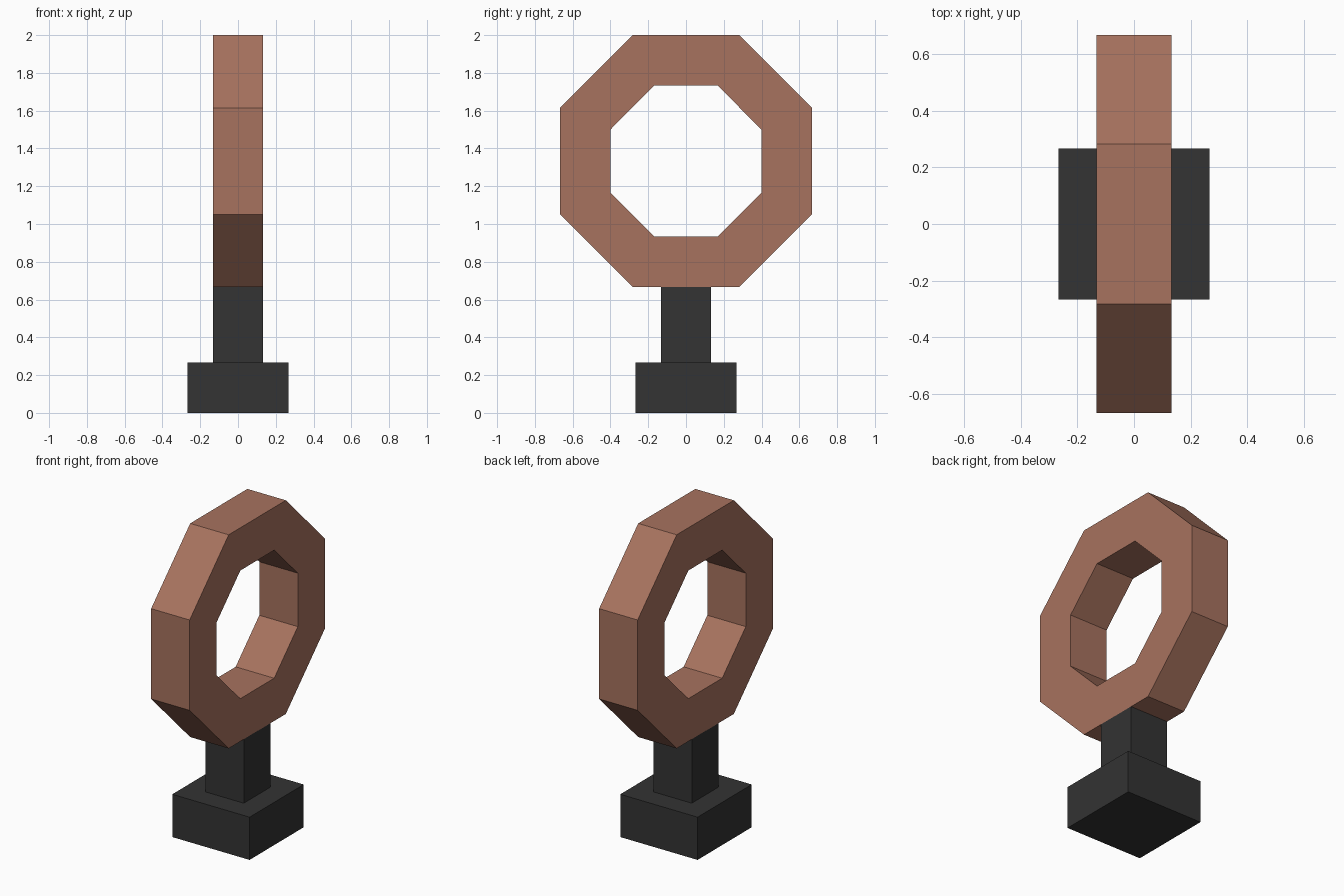
import bpy, bmesh
from math import pi

if "Cube" in bpy.data.objects:
    bpy.data.objects.remove(bpy.data.objects["Cube"])


def material(name, rgb):
    m = bpy.data.materials.new(name)
    m.diffuse_color = (*rgb, 1)
    m.use_nodes = True
    m.node_tree.nodes["Principled BSDF"].inputs["Base Color"].default_value = m.diffuse_color
    return m


copper = material("copper brown", (0.39, 0.17, 0.114))
dark = material("dark grey", (0.033, 0.033, 0.033))


def add_object(name, bm, mat):
    bmesh.ops.recalc_face_normals(bm, faces=bm.faces)
    mesh = bpy.data.meshes.new(name)
    bm.to_mesh(mesh)
    bm.free()
    mesh.materials.append(mat)
    ob = bpy.data.objects.new(name, mesh)
    bpy.context.collection.objects.link(ob)
    return ob


def box(name, half, z0, z1, mat):
    bm = bmesh.new()
    bmesh.ops.create_cube(bm, size=1)
    for v in bm.verts:
        v.co = (v.co.x * 2 * half, v.co.y * 2 * half, z0 if v.co.z < 0 else z1)
    return add_object(name, bm, mat)


def octagon(r, h):
    """Octagon with flats at distance r and half side length h."""
    return [(h, r), (r, h), (r, -h), (h, -r), (-h, -r), (-r, -h), (-r, h), (-h, r)]


# Square foot and post
box("base", 0.267, 0, 0.267, dark)
box("post", 0.133, 0.267, 0.667, dark)

# Octagonal ring standing in the y-z plane
bm = bmesh.new()
zc, hx = 1.333, 0.133
loops = [[bm.verts.new((x, y, zc + z)) for y, z in octagon(r, h)]
         for x, r, h in ((-hx, 0.667, 0.282), (hx, 0.667, 0.282),
                         (hx, 0.4, 0.167), (-hx, 0.4, 0.167))]
for a, b in zip(loops, loops[1:] + loops[:1]):
    for i in range(8):
        j = (i + 1) % 8
        bm.faces.new((a[i], a[j], b[j], b[i]))
add_object("ring", bm, copper)
